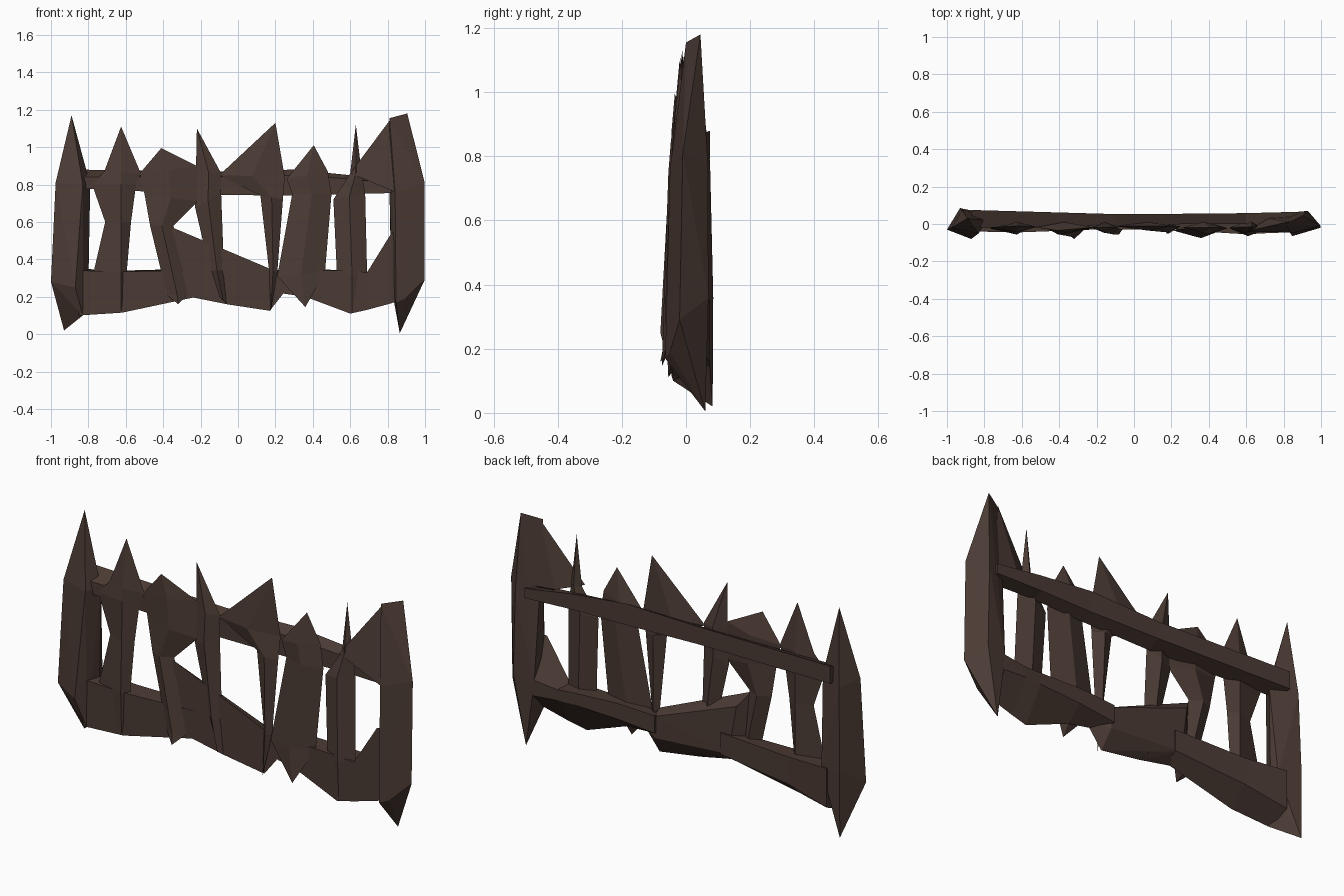
import bpy, bmesh

wood = bpy.data.materials.new("dark_wood")
wood.diffuse_color = (0.07, 0.043, 0.034, 1)


def finish(name, bm):
    bmesh.ops.remove_doubles(bm, verts=bm.verts, dist=0.0005)
    bmesh.ops.recalc_face_normals(bm, faces=bm.faces)
    mesh = bpy.data.meshes.new(name)
    bm.to_mesh(mesh)
    bm.free()
    mesh.materials.append(wood)
    bpy.context.collection.objects.link(bpy.data.objects.new(name, mesh))


def loft(name, rings):
    """Skin a run of four-point sections and cap both ends."""
    bm = bmesh.new()
    loops = [[bm.verts.new(p) for p in ring] for ring in rings]
    for a, b in zip(loops, loops[1:]):
        for i in range(4):
            j = (i + 1) % 4
            bm.faces.new((a[i], a[j], b[j], b[i]))
    bm.faces.new(loops[0])
    bm.faces.new(loops[-1])
    finish(name, bm)


def stake(name, rows, ridge=None):
    """Upright diamond section; row = x left, z left, x right, z right, y front, y back.
    ridge fixes the x of the front and back edges."""
    rings = []
    for xl, zl, xr, zr, yf, yb in rows:
        xm, zm, ym = (xl + xr) / 2, (zl + zr) / 2, (yf + yb) / 2
        if ridge is not None:
            xm = ridge
        rings.append([(xl, ym, zl), (xm, yf, zm), (xr, ym, zr), (xm, yb, zm)])
    loft(name, rings)


def rail(name, rows):
    """Lengthwise board, thinner at the back; row = x, z low, z high, y front, y back, back z low, back z high."""
    loft(name, [[(x, yf, lo), (x, yf, hi), (x, yb, bhi), (x, yb, blo)]
                for x, lo, hi, yf, yb, blo, bhi in rows])


def hull(name, points):
    bm = bmesh.new()
    for p in points:
        bm.verts.new(p)
    bmesh.ops.convex_hull(bm, input=bm.verts)
    finish(name, bm)


# End posts: outer edge, front ridge, inner edge and back edge
hull("left_post", [
    (-.93, .083, .02), (-.83, -.04, .10), (-1, -.03, .28), (-.87, -.08, .25),
    (-.80, .02, .27), (-.81, .06, .33), (-.93, .085, .36),
    (-.975, -.02, .81), (-.83, -.05, .80), (-.79, .02, .80), (-.92, .075, .78),
    (-.89, .03, 1.17)])
hull("right_post", [
    (.865, .06, .005), (.845, -.065, .17), (.895, -.05, .19), (.998, -.02, .29),
    (.82, .0, .25), (.82, .06, .33), (.93, .07, .36),
    (.998, -.01, .81), (.84, -.05, .76), (.81, .03, .76), (.92, .068, .78),
    (.81, .0, 1.155), (.905, .045, 1.18)])
# Splintered flange joining the right post to its neighbour
hull("right_post_flange", [(.82, .01, 1.155), (.60, -.04, .86), (.84, -.045, .76),
                           (.87, .04, .82), (.72, .03, .83)])

# Pointed pickets
stake("picket_1", [
    (-.625, .12, -.625, .12, -.05, -.05),
    (-.77, .34, -.595, .33, -.057, .01),
    (-.71, .60, -.572, .60, -.05, .01),
    (-.78, .80, -.545, .80, -.045, .01),
    (-.715, .87, -.52, .86, -.042, .01),
    (-.625, 1.11, -.625, 1.11, -.01, -.01)], ridge=-.625)
stake("picket_2", [
    (-.32, .16, -.32, .16, -.08, -.08),
    (-.38, .21, -.27, .21, -.07, .0),
    (-.47, .58, -.345, .58, -.055, .01),
    (-.50, .75, -.215, .71, -.05, .01),
    (-.525, .86, -.22, .90, -.045, .01),
    (-.41, .995, -.41, .995, -.035, -.035)])
stake("picket_3", [
    (-.10, .20, -.06, .16, -.055, .0),
    (-.15, .34, -.075, .34, -.055, .01),
    (-.23, .68, -.09, .75, -.047, .01),
    (-.225, .87, -.09, .86, -.042, .01),
    (-.22, 1.10, -.22, 1.10, -.02, -.02)])
stake("picket_4", [
    (.175, .125, .175, .125, -.05, -.05),
    (.165, .35, .21, .33, -.05, .0),
    (.12, .74, .24, .72, -.045, .01),
    (-.10, .85, .25, .84, -.035, .01),
    (.20, 1.13, .20, 1.13, -.01, -.01)])
stake("picket_5", [
    (.36, .145, .36, .145, -.075, -.075),
    (.21, .31, .465, .33, -.07, .0),
    (.29, .75, .50, .75, -.055, .01),
    (.26, .83, .48, .87, -.047, .01),
    (.405, 1.01, .405, 1.01, -.02, -.02)])
stake("picket_6", [
    (.61, .11, .61, .11, -.055, -.055),
    (.53, .30, .69, .33, -.065, .0),
    (.51, .72, .68, .75, -.05, .01),
    (.60, .86, .66, .87, -.04, .01),
    (.63, 1.12, .63, 1.12, -.015, -.015)])

# Upper rail
rail("upper_rail", [
    (-.87, .78, .84, -.02, .075, .79, .88),
    (-.10, .745, .84, -.01, .053, .78, .87),
    (.30, .74, .85, .0, .055, .77, .88),
    (.60, .75, .83, .0, .058, .77, .85),
    (.87, .755, .80, -.02, .065, .76, .81)])

# Lower rail: left board, broken middle board, right board
rail("lower_rail_left", [
    (-.85, .10, .34, -.04, .075, .15, .35),
    (-.62, .115, .335, -.045, .055, .20, .34),
    (-.22, .20, .34, -.03, .035, .24, .35)])
middle = [(-.35, .57), (-.34, .27), (-.26, .20), (-.06, .16),
          (.17, .125), (.26, .24), (.17, .35)]
hull("lower_rail_middle", [(x, -.03, z) for x, z in middle] +
     [(-.30, .02, .50), (-.26, .03, .25), (.16, .03, .22), (.16, .03, .33)])
rail("lower_rail_right", [
    (.15, .23, .33, -.02, .04, .25, .34),
    (.36, .20, .34, -.04, .045, .27, .35),
    (.60, .11, .34, -.055, .05, .28, .34),
    (.69, .13, .33, -.05, .055, .28, .335),
    (.82, .165, .54, -.045, .06, .27, .35),
    (.88, .19, .54, -.03, .06, .27, .35)])
